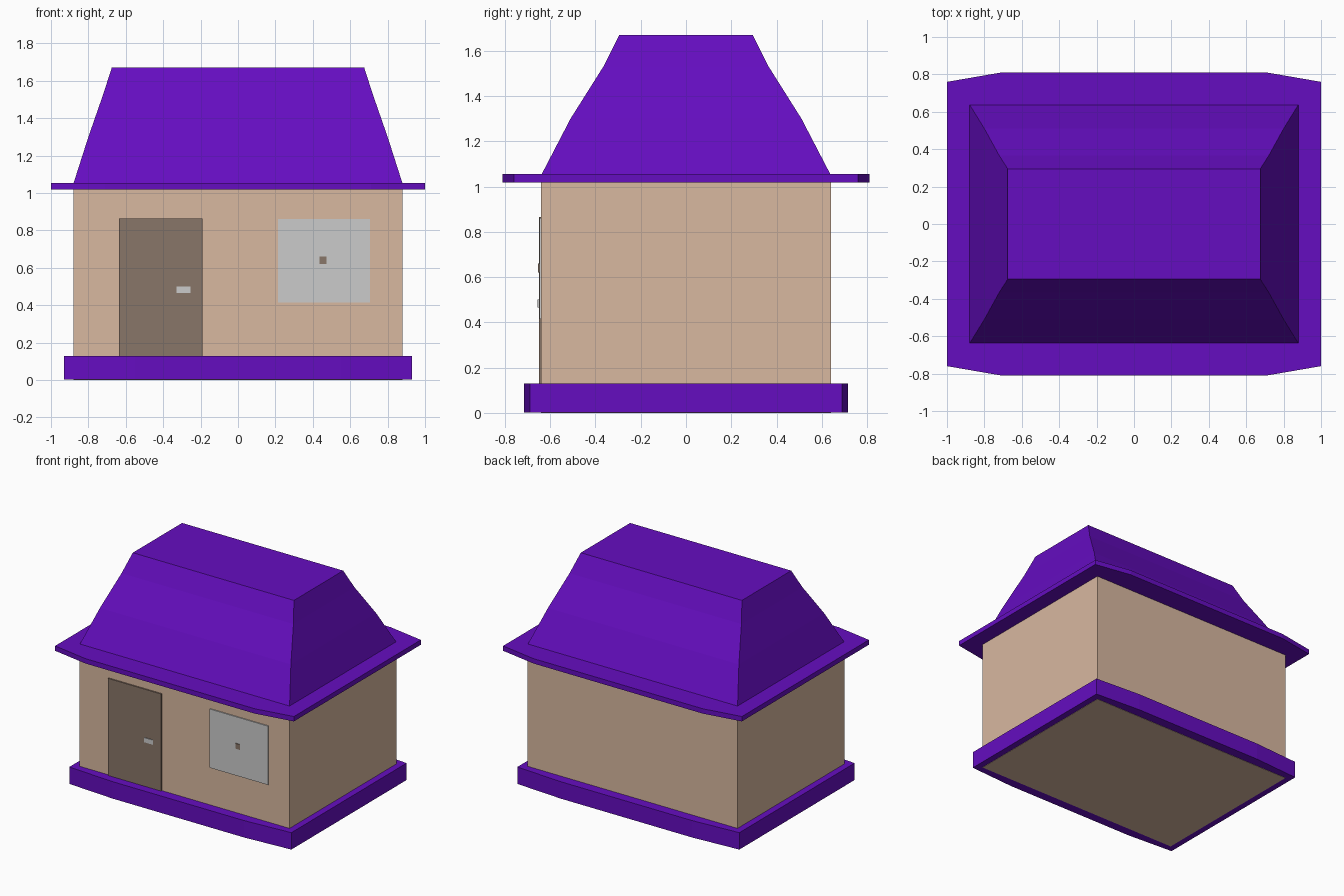
import bpy

if "Cube" in bpy.data.objects:
    bpy.data.objects.remove(bpy.data.objects["Cube"])


def material(name, rgb):
    mat = bpy.data.materials.new(name)
    mat.diffuse_color = (*rgb, 1)
    mat.use_nodes = True
    mat.node_tree.nodes["Principled BSDF"].inputs["Base Color"].default_value = mat.diffuse_color
    return mat


PURPLE = material("purple", (0.13, 0.004, 0.53))
TAN = material("tan", (0.69, 0.48, 0.35))
BROWN = material("brown", (0.25, 0.18, 0.14))


def loft(name, rings, mat):
    """Closed solid through a stack of equal-sized horizontal rings."""
    n = len(rings[0])
    verts = [p for ring in rings for p in ring]
    faces = [tuple(reversed(range(n))), tuple(range(len(verts) - n, len(verts)))]
    for k in range(len(rings) - 1):
        for i in range(n):
            j = (i + 1) % n
            faces.append((k * n + i, k * n + j, (k + 1) * n + j, (k + 1) * n + i))
    mesh = bpy.data.meshes.new(name)
    mesh.from_pydata(verts, [], faces)
    obj = bpy.data.objects.new(name, mesh)
    bpy.context.collection.objects.link(obj)
    if mat:
        mesh.materials.append(mat)
    return obj


def rect(x0, x1, y0, y1, z):
    return [(x0, y0, z), (x1, y0, z), (x1, y1, z), (x0, y1, z)]


def box(name, x, y, z, mat=None):
    return loft(name, [rect(*x, *y, h) for h in z], mat)


def bowed_slab(name, x, y, bend_x, bend_y, z, mat):
    """Slab whose front and back edges bow outwards between two bends."""
    def ring(h):
        half = [(-x, -y), (-bend_x, -bend_y), (bend_x, -bend_y), (x, -y)]
        return [(s * px, s * py, h) for s in (1, -1) for px, py in half]
    return loft(name, [ring(h) for h in z], mat)


# Walls and purple slabs
box("walls", (-0.88, 0.88), (-0.64, 0.64), (0, 1.03), TAN)
bowed_slab("plinth", 0.93, 0.69, 0.55, 0.715, (0.002, 0.13), PURPLE)
bowed_slab("eaves", 1.0, 0.76, 0.71, 0.81, (1.018, 1.055), PURPLE)

# Flared roof with flat top: half width, half depth, height
profile = [(0.88, 0.64, 1.05), (0.80, 0.51, 1.30), (0.72, 0.365, 1.53), (0.675, 0.295, 1.67)]
loft("roof", [rect(-x, x, -y, y, z) for x, y, z in profile], PURPLE)

# Door and window on the front wall
box("door", (-0.635, -0.19), (-0.65, -0.63), (0.12, 0.865), BROWN)
box("door_handle", (-0.33, -0.255), (-0.655, -0.645), (0.465, 0.50))
box("window", (0.215, 0.705), (-0.648, -0.63), (0.415, 0.86))
box("window_knob", (0.435, 0.472), (-0.653, -0.645), (0.62, 0.66), BROWN)
